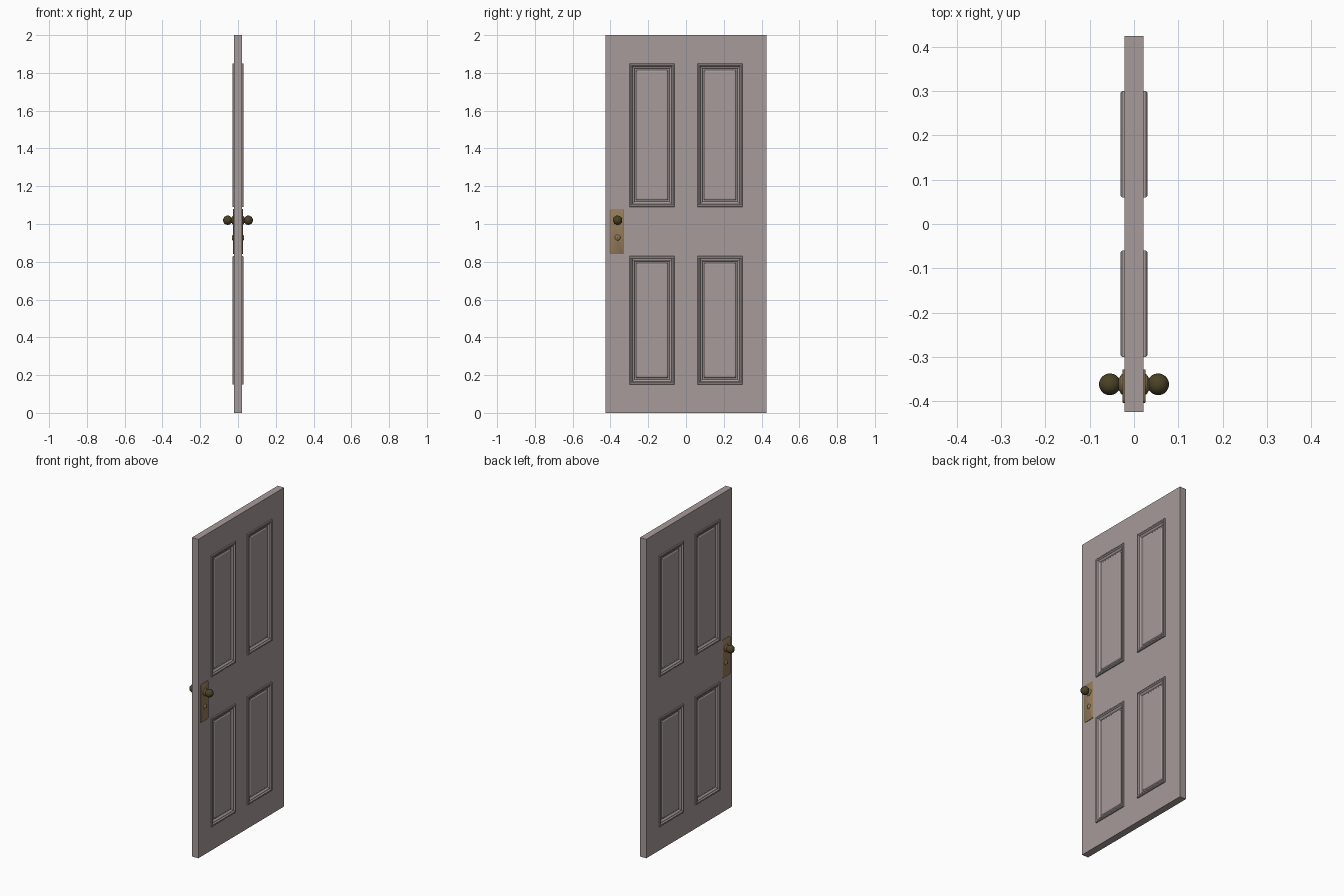
import bpy, bmesh, math

if "Cube" in bpy.data.objects:
    bpy.data.objects.remove(bpy.data.objects["Cube"])

T = 0.022                      # half thickness of the door slab
KY = -0.362                    # y position of knob and lock


def material(name, rgb):
    m = bpy.data.materials.new(name)
    m.diffuse_color = (*rgb, 1)
    m.use_nodes = True
    m.node_tree.nodes["Principled BSDF"].inputs["Base Color"].default_value = m.diffuse_color
    return m


PAINT = material("mauve_grey_paint", (0.38, 0.325, 0.32))
BRASS = material("aged_brass", (0.29, 0.195, 0.10))
BRONZE = material("dark_bronze", (0.07, 0.055, 0.02))


def finish(name, bm, mat, smooth=True):
    """Make an object from the +x half and mirror it to the other side."""
    bmesh.ops.remove_doubles(bm, verts=bm.verts, dist=1e-5)
    bmesh.ops.recalc_face_normals(bm, faces=bm.faces)
    # an open shell must face +x
    if sum(f.normal.x * f.calc_area() for f in bm.faces) < 0:
        bmesh.ops.reverse_faces(bm, faces=bm.faces)
    me = bpy.data.meshes.new(name)
    bm.to_mesh(me)
    bm.free()
    me.materials.append(mat)
    ob = bpy.data.objects.new(name, me)
    bpy.context.collection.objects.link(ob)
    mod = ob.modifiers.new("both_sides", "MIRROR")
    mod.use_axis = (True, False, False)
    if smooth:
        bpy.ops.object.select_all(action="DESELECT")
        ob.select_set(True)
        bpy.context.view_layer.objects.active = ob
        bpy.ops.object.shade_smooth_by_angle(angle=math.radians(35))
    return ob


def bridge(bm, rings, cap=True):
    """Join closed rings of points into a skin, capping the last one."""
    vs = [[bm.verts.new(p) for p in r] for r in rings]
    for a, b in zip(vs, vs[1:]):
        n = len(a)
        for i in range(n):
            bm.faces.new((a[i], a[(i + 1) % n], b[(i + 1) % n], b[i]))
    if cap:
        bm.faces.new(vs[-1])


def rect(y0, y1, z0, z1, inset, x):
    a, b, c, d = y0 + inset, y1 - inset, z0 + inset, z1 - inset
    return [(x, a, c), (x, b, c), (x, b, d), (x, a, d)]


def lathe(name, profile, z, mat, n=32):
    """Turn (x, radius) points around an axis along x."""
    bm = bmesh.new()
    bridge(bm, [[(x, KY + r * math.cos(2 * math.pi * i / n),
                  z + r * math.sin(2 * math.pi * i / n)) for i in range(n)]
                for x, r in profile])
    return finish(name, bm, mat)


# Door slab: frame of stiles and rails with four panel openings
ys = [-0.425, -0.30, -0.06, 0.06, 0.30, 0.425]
zs = [0, 0.15, 0.83, 1.09, 1.85, 2.0]
bm = bmesh.new()
for i in range(5):
    for j in range(5):
        if not (i in (1, 3) and j in (1, 3)):
            bm.faces.new([bm.verts.new(p) for p in
                          rect(ys[i], ys[i + 1], zs[j], zs[j + 1], 0, T)])
bridge(bm, [rect(ys[0], ys[-1], 0, 2, 0, 0), rect(ys[0], ys[-1], 0, 2, 0, T)], cap=False)
finish("door_slab", bm, PAINT, smooth=False)

# Moulded panels: raised bead, cove, groove and raised field
moulding = [(0, T), (0, 0.027), (0.003, 0.030), (0.010, 0.030), (0.014, 0.027),
            (0.016, 0.023), (0.021, 0.022), (0.025, 0.019), (0.028, 0.014),
            (0.036, 0.014), (0.040, 0.018), (0.044, 0.019)]
for row, j in (("lower", 1), ("upper", 3)):
    for side, i in (("left", 1), ("right", 3)):
        bm = bmesh.new()
        bridge(bm, [rect(ys[i], ys[i + 1], zs[j], zs[j + 1], d, x) for d, x in moulding])
        finish(f"{row}_{side}_panel", bm, PAINT, smooth=False)

# Lock plate with rounded corners
bm = bmesh.new()


def rounded(x, inset, r=0.008):
    hy, hz = 0.038 - inset, 0.12 - inset
    pts = []
    for k, (sy, sz) in enumerate(((1, 1), (-1, 1), (-1, -1), (1, -1))):
        for s in range(5):
            a = math.pi / 2 * (k + s / 4)
            pts.append((x, -0.366 + sy * (hy - r) + r * math.cos(a),
                        0.96 + sz * (hz - r) + r * math.sin(a)))
    return pts


bridge(bm, [rounded(T, 0), rounded(0.025, 0), rounded(0.0265, 0.002)])
finish("lock_plate", bm, BRASS)

# Knob collar, knob and keyhole boss
lathe("knob_collar", [(0.026, 0.023), (0.029, 0.022), (0.032, 0.017),
                      (0.035, 0.012), (0.042, 0.011)], 1.02, BRASS)
R, CX = 0.0245, 0.0545
ball = [(0.030, 0.010)]
for k in range(3, 17):
    a = math.pi * k / 16
    ball.append((CX - R * math.cos(a), max(R * math.sin(a), 0.0004)))
lathe("door_knob", ball, 1.02, BRONZE)
lathe("keyhole_boss", [(0.026, 0.015), (0.029, 0.014), (0.0315, 0.011),
                       (0.0325, 0.008)], 0.928, BRASS, 24)

# Keyhole: round top with a flared slot, as a thin dark plate
bm = bmesh.new()
shape = [(0.003 * math.cos(math.radians(a)), 0.002 + 0.003 * math.sin(math.radians(a)))
         for a in range(-50, 231, 28)] + [(-0.0028, -0.006), (0.0028, -0.006)]
bridge(bm, [[(x, KY + y, 0.928 + z) for y, z in shape] for x in (0.0324, 0.0329)])
finish("keyhole", bm, BRONZE, smooth=False)
